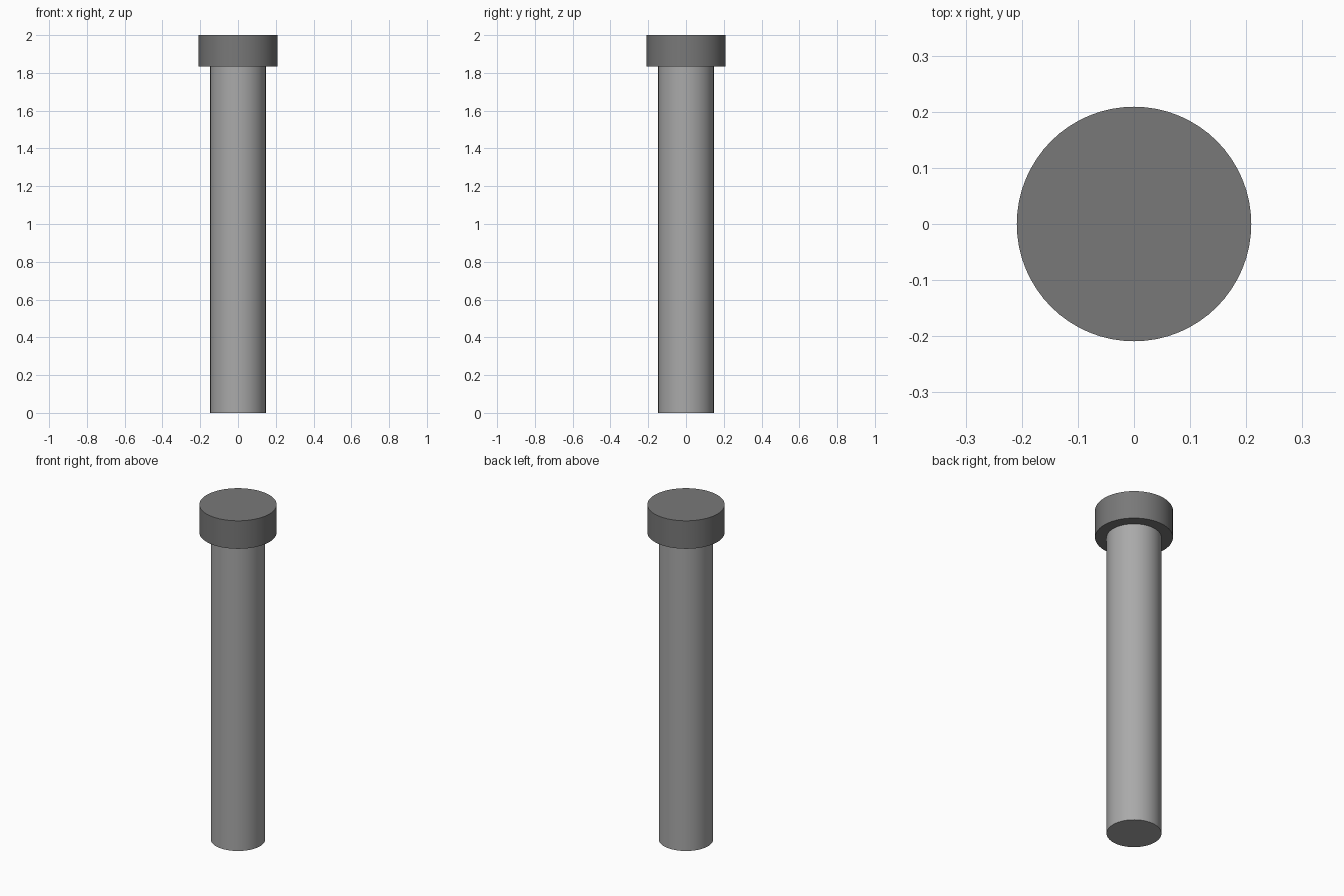
import bpy
import math

if "Cube" in bpy.data.objects:
    bpy.data.objects.remove(bpy.data.objects["Cube"])


def grey(name, value):
    mat = bpy.data.materials.new(name)
    mat.diffuse_color = (value, value, value, 1)
    mat.use_nodes = True
    mat.node_tree.nodes["Principled BSDF"].inputs["Base Color"].default_value = mat.diffuse_color
    return mat


def cylinder(name, radius, z0, z1, mat):
    bpy.ops.mesh.primitive_cylinder_add(
        vertices=64, radius=radius, depth=z1 - z0, location=(0, 0, (z0 + z1) / 2))
    obj = bpy.context.object
    obj.name = name
    obj.data.materials.append(mat)
    bpy.ops.object.shade_smooth_by_angle(angle=math.radians(30))
    return obj


HEAD_BOTTOM = 1.833

# Long pin body
cylinder("shaft", 0.147, 0, HEAD_BOTTOM, grey("light_grey", 0.4))

# Wider, darker flat cap
cylinder("head", 0.209, HEAD_BOTTOM, 2.0, grey("dark_grey", 0.19))
